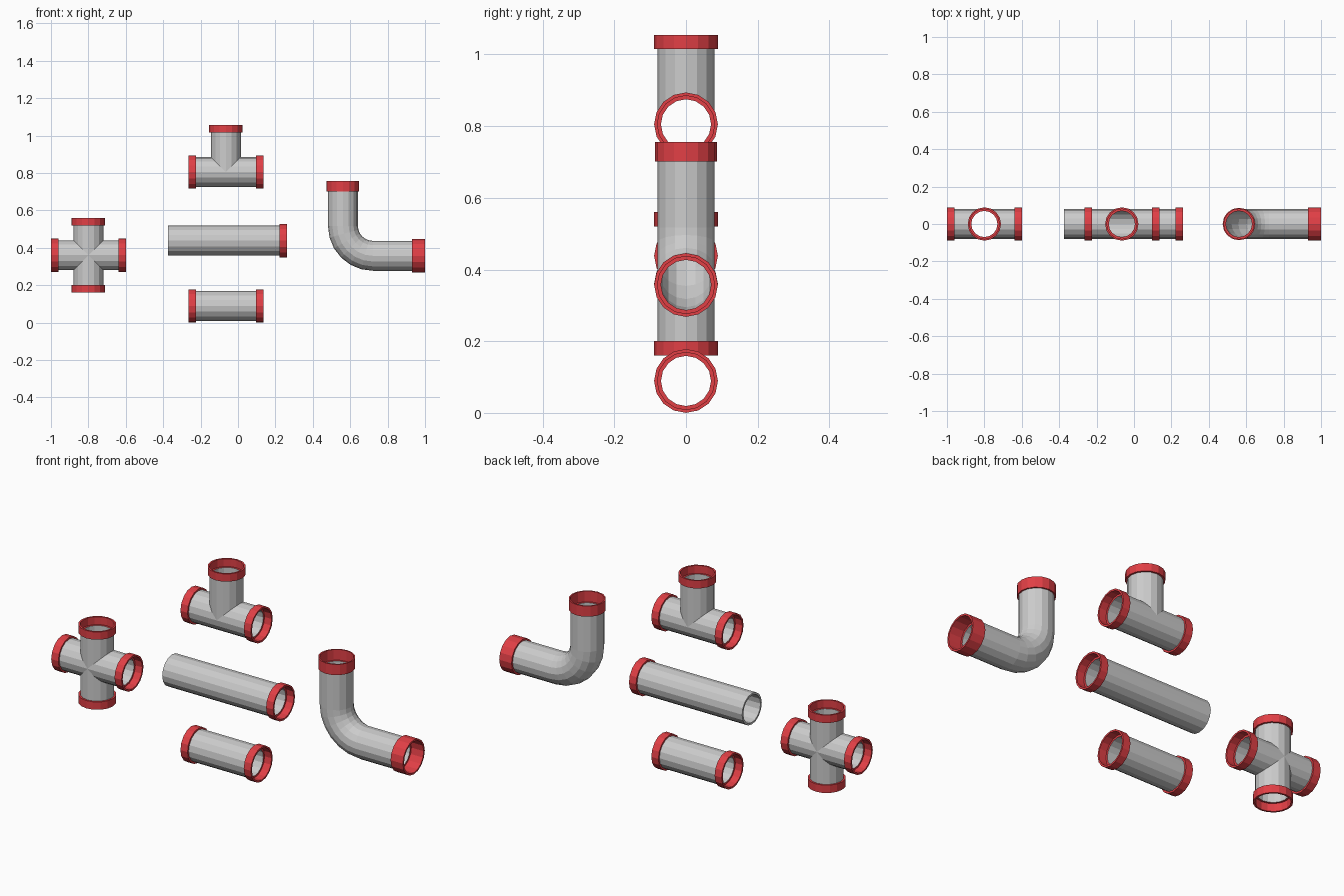
import bpy, bmesh, math
from mathutils import Vector

if "Cube" in bpy.data.objects:
    bpy.data.objects.remove(bpy.data.objects["Cube"])

N = 16                       # sides of every pipe
RO, RI = 0.08, 0.07          # pipe outer and inner radius
RC = 0.089                   # collar radius
X, Y, Z = Vector((1, 0, 0)), Vector((0, 1, 0)), Vector((0, 0, 1))

red = bpy.data.materials.new("red")
red.diffuse_color = (0.75, 0.05, 0.06, 1)
red.use_nodes = True
red.node_tree.nodes["Principled BSDF"].inputs["Base Color"].default_value = red.diffuse_color


def ring(bm, p, d, r, mitre=None):
    v, out = d.cross(Y), []
    for i in range(N):
        a = 2 * math.pi * i / N
        off = Y * (r * math.cos(a)) + v * (r * math.sin(a))
        out.append(bm.verts.new(p + off + d * (mitre(off) if mitre else 0)))
    return out


def loft(bm, rings):
    for a, b in zip(rings, rings[1:]):
        for i in range(N):
            j = (i + 1) % N
            bm.faces.new((a[i], a[j], b[j], b[i]))


def finish(bm, name, mat=None):
    bmesh.ops.remove_doubles(bm, verts=bm.verts, dist=1e-5)
    me = bpy.data.meshes.new(name)
    bm.to_mesh(me)
    bm.free()
    ob = bpy.data.objects.new(name, me)
    bpy.context.collection.objects.link(ob)
    if mat:
        me.materials.append(mat)


def collar(name, end, d, c=0.04, rc=RC):
    """Socket collar whose mouth is at end, facing d."""
    bm = bmesh.new()
    prof = [(RO, c), (rc, c), (rc, 0), (RO, 0), (RO, c), (RI, c)]
    loft(bm, [ring(bm, end - d * back, d, r) for r, back in prof])
    finish(bm, name, red)


def fitting(name, centre, arms, c=0.04):
    """Hollow arms (direction, length, mitre) meeting at the centre."""
    bm = bmesh.new()
    for k, (d, length, mitre) in enumerate(arms):
        end = centre + d * (length - c)
        loft(bm, [ring(bm, centre, d, RO, mitre), ring(bm, end, d, RO)])
        loft(bm, [ring(bm, end, d, RI), ring(bm, centre, d, RI, mitre)])
        collar(f"{name}_collar_{k + 1}", centre + d * length, d, c)
    finish(bm, name + "_pipe")


def across_z(o): return abs(o.z)
def across_x(o): return abs(o.x)
def upper_only(o): return max(o.z, 0)


# four-way cross
fitting("cross", Vector((-0.8, 0, 0.36)),
        [(X, 0.2, across_z), (-X, 0.2, across_z),
         (Z, 0.2, across_x), (-Z, 0.2, across_x)])

# tee
fitting("tee", Vector((-0.065, 0, 0.805)),
        [(X, 0.2, upper_only), (-X, 0.2, upper_only), (Z, 0.25, across_x)])

# short coupling with two collars
fitting("short", Vector((-0.065, 0, RC)), [(X, 0.2, None), (-X, 0.2, None)])

# long straight pipe, open at the left, collar at the right
bm = bmesh.new()
a, b = Vector((-0.375, 0, 0.438)), Vector((0.222, 0, 0.438))
loft(bm, [ring(bm, p, X, r) for p, r in ((b, RI), (a, RI), (a, RO), (b, RO))])
finish(bm, "straight_pipe")
collar("straight_collar", b + X * 0.04, X)

# elbow: vertical leg, quarter bend, horizontal leg
ex, ez, bend, top = 0.561, 0.357, 0.16, 0.756
path = [(Vector((ex, 0, top - 0.055)), -Z)]
for i in range(7):
    t = math.pi / 2 * i / 6
    path.append((Vector((ex + bend * (1 - math.cos(t)), 0,
                         ez + bend * (1 - math.sin(t)))),
                 Vector((math.sin(t), 0, -math.cos(t)))))
path.append((Vector((0.93, 0, ez)), X))
bm = bmesh.new()
loft(bm, [ring(bm, p, d, RO) for p, d in path])
loft(bm, [ring(bm, p, d, RI) for p, d in reversed(path)])
finish(bm, "elbow_pipe")
collar("elbow_collar_top", Vector((ex, 0, top)), Z, 0.055, 0.087)
collar("elbow_collar_side", Vector((1, 0, ez)), X, 0.07)
